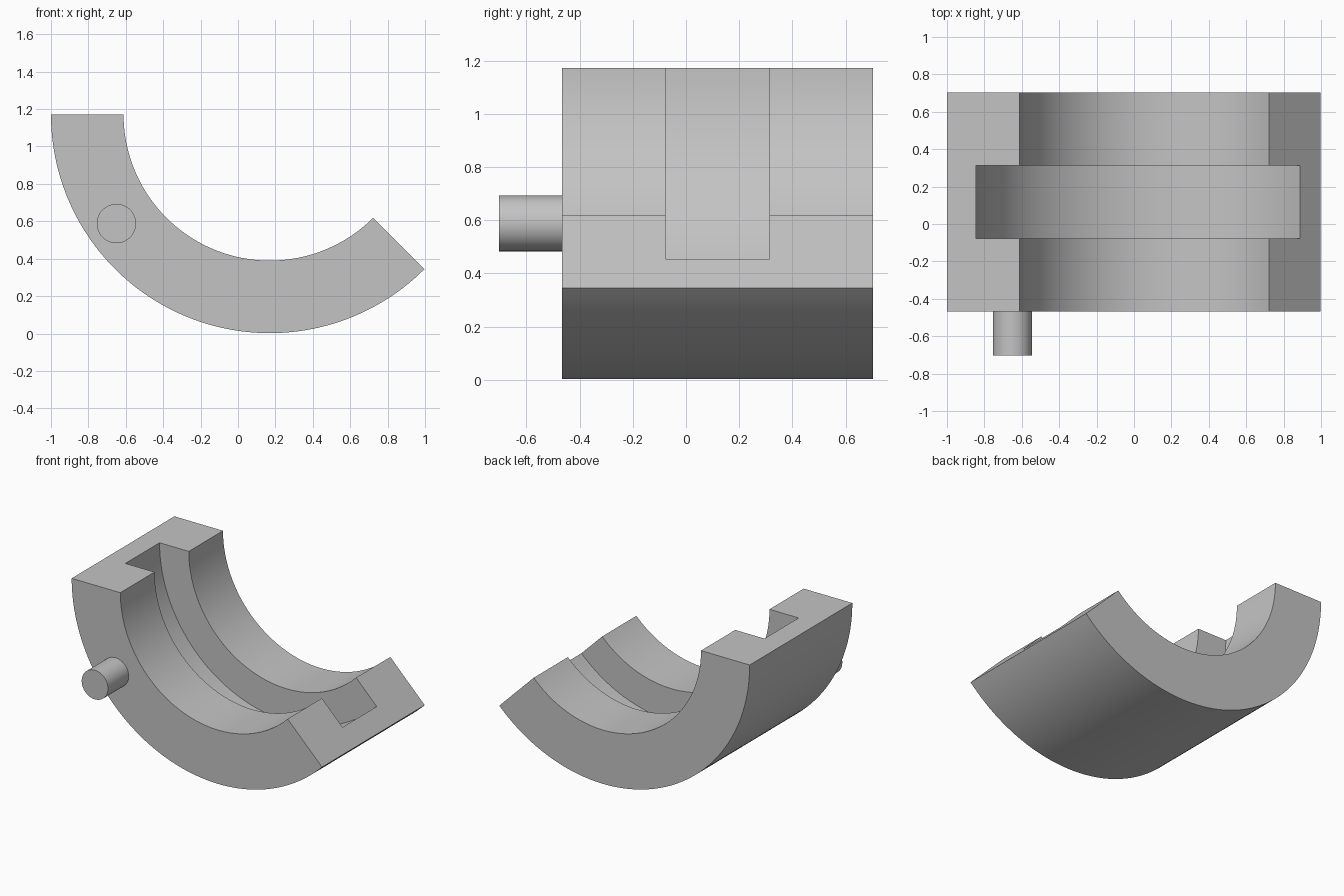
import bpy, bmesh, math
from mathutils import Matrix, Vector

cube = bpy.data.objects.get("Cube")
if cube:
    bpy.data.objects.remove(cube, do_unlink=True)

CENTRE = Vector((0.17, 0, 1.172))
R_OUT, R_IN, R_GROOVE = 1.17, 0.782, 1.015
FRONT, BACK = -0.467, 0.703
GROOVE_FRONT, GROOVE_BACK = -0.077, 0.313
SEGMENTS = 72

grey = bpy.data.materials.new("plain grey")
grey.use_nodes = True
colour = (0.55, 0.55, 0.55, 1)
grey.diffuse_color = colour
grey.node_tree.nodes["Principled BSDF"].inputs["Base Color"].default_value = colour


def finish(bm, name):
    bmesh.ops.recalc_face_normals(bm, faces=bm.faces)
    mesh = bpy.data.meshes.new(name)
    bm.to_mesh(mesh)
    bm.free()
    mesh.materials.append(grey)
    obj = bpy.data.objects.new(name, mesh)
    bpy.context.collection.objects.link(obj)
    bpy.ops.object.select_all(action="DESELECT")
    obj.select_set(True)
    bpy.context.view_layer.objects.active = obj
    bpy.ops.object.shade_smooth_by_angle(angle=math.radians(30))
    return obj


# Grooved half shell: a C-shaped section swept from the level end to the slanted end
section = [(R_OUT, FRONT), (R_OUT, BACK), (R_IN, BACK), (R_IN, GROOVE_BACK),
           (R_GROOVE, GROOVE_BACK), (R_GROOVE, GROOVE_FRONT),
           (R_IN, GROOVE_FRONT), (R_IN, FRONT)]
bm = bmesh.new()
rings = []
for i in range(SEGMENTS + 1):
    a = math.radians(180 + 135 * i / SEGMENTS)
    rings.append([bm.verts.new(CENTRE + Vector((r * math.cos(a), y, r * math.sin(a))))
                  for r, y in section])
for ring, following in zip(rings, rings[1:]):
    for j in range(len(section)):
        k = (j + 1) % len(section)
        bm.faces.new((ring[j], ring[k], following[k], following[j]))
bm.faces.new(rings[0])
bm.faces.new(rings[-1])
finish(bm, "bearing_shell")

# Locating pin on the front face
pin_tip = -0.703
bm = bmesh.new()
place = Matrix.Translation((-0.65, (pin_tip + FRONT) / 2, 0.588)) @ Matrix.Rotation(math.pi / 2, 4, "X")
bmesh.ops.create_cone(bm, cap_ends=True, segments=48, radius1=0.105, radius2=0.105,
                      depth=FRONT - pin_tip, matrix=place)
finish(bm, "locating_pin")
